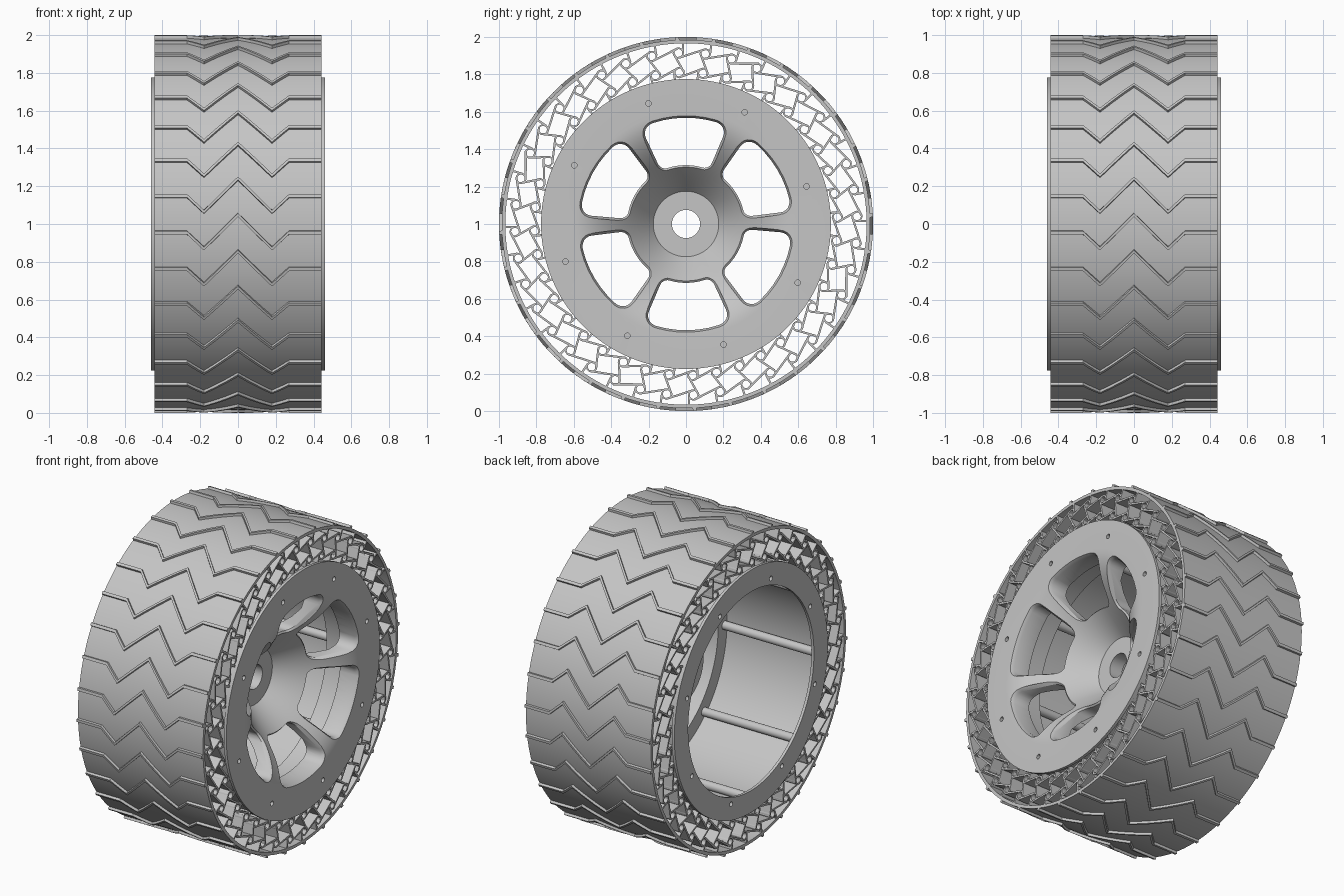
import bpy
import bmesh
from math import sin, cos, pi, radians

if "Cube" in bpy.data.objects:
    bpy.data.objects.remove(bpy.data.objects["Cube"])

grey = bpy.data.materials.new("mid_grey")
grey.use_nodes = True
COLOUR = (0.56, 0.56, 0.56, 1)
grey.diffuse_color = COLOUR
grey.node_tree.nodes["Principled BSDF"].inputs["Base Color"].default_value = COLOUR

HALF = 0.442     # half width of the tread
FACE = 0.46      # outer plane of the flanges


def polar(x, r, a):
    """Point on the wheel: axis along x, centre at z = 1."""
    return (x, r * cos(a), 1 + r * sin(a))


def activate(obj):
    bpy.ops.object.select_all(action='DESELECT')
    obj.select_set(True)
    bpy.context.view_layer.objects.active = obj


def shade(obj):
    activate(obj)
    bpy.ops.object.shade_smooth_by_angle(angle=radians(30))


def finish(name, bm, smooth=True):
    bmesh.ops.recalc_face_normals(bm, faces=bm.faces)
    mesh = bpy.data.meshes.new(name)
    bm.to_mesh(mesh)
    bm.free()
    mesh.materials.append(grey)
    obj = bpy.data.objects.new(name, mesh)
    bpy.context.collection.objects.link(obj)
    if smooth:
        shade(obj)
    return obj


def cut_away(obj, bm):
    """Subtract the shapes in bm from obj."""
    cutter = finish("cutter", bm, smooth=False)
    cutter.hide_render = True
    cut = obj.modifiers.new("cut", 'BOOLEAN')
    cut.operation, cut.solver, cut.object = 'DIFFERENCE', 'EXACT', cutter
    activate(obj)
    bpy.ops.object.modifier_apply(modifier=cut.name)
    bpy.data.objects.remove(cutter)
    shade(obj)


def loft(bm, loops, closed=False):
    """Skin equal point loops; closed joins last to first, else both ends are capped."""
    rings = [[bm.verts.new(p) for p in loop] for loop in loops]
    n = len(rings[0])
    pairs = list(zip(rings, rings[1:]))
    if closed:
        pairs.append((rings[-1], rings[0]))
    else:
        bm.faces.new(rings[0])
        bm.faces.new(rings[-1])
    for a, b in pairs:
        for i in range(n):
            j = (i + 1) % n
            bm.faces.new((a[i], a[j], b[j], b[i]))


def lathe(bm, profile, segments=128):
    """Turn a closed (radius, x) profile around the wheel axis."""
    loft(bm, [[polar(x, r, 2 * pi * i / segments) for r, x in profile]
              for i in range(segments)], closed=True)


def tube(bm, r, a, outer, inner, x0, x1, sides=14):
    """Tube parallel to the axis; an inner radius of 0 makes a solid rod."""
    _, cy, cz = polar(0, r, a)

    def ring(x, rad):
        return [(x, cy + rad * cos(2 * pi * i / sides), cz + rad * sin(2 * pi * i / sides))
                for i in range(sides)]
    if inner:
        loft(bm, [ring(x0, outer), ring(x1, outer), ring(x1, inner), ring(x0, inner)], closed=True)
    else:
        loft(bm, [ring(x0, outer), ring(x1, outer)])


def strut(bm, r0, a0, r1, a1, thick=0.011):
    """Thin plate across the wheel width between two polar points."""
    _, y0, z0 = polar(0, r0, a0)
    _, y1, z1 = polar(0, r1, a1)
    dy, dz = y1 - y0, z1 - z0
    k = thick / 2 / (dy * dy + dz * dz) ** 0.5
    ny, nz = -dz * k, dy * k
    corners = [(y0 + ny, z0 + nz), (y1 + ny, z1 + nz), (y1 - ny, z1 - nz), (y0 - ny, z0 - nz)]
    loft(bm, [[(x, y, z) for y, z in corners] for x in (-HALF, HALF)])


# Tread band
bm = bmesh.new()
lathe(bm, [(0.966, -HALF), (0.985, -HALF), (0.985, HALF), (0.966, HALF)], 160)
finish("tread_band", bm)

# Zigzag tread ridges
ZIGZAG = [(-HALF, 0), (-0.27, 0), (-0.18, -0.085), (0, 0.095),
          (0.18, -0.085), (0.27, 0), (HALF, 0)]
LUGS = 32
bm = bmesh.new()
for k in range(LUGS):
    base = 0.15 + 2 * pi * k / LUGS
    path = []
    for (xa, pa), (xb, pb) in zip(ZIGZAG, ZIGZAG[1:]):
        path += [(xa + (xb - xa) * t / 3, pa + (pb - pa) * t / 3) for t in range(3)]
    path.append(ZIGZAG[-1])
    loops = []
    for x, p in path:
        a = pi - base - p
        loops.append([polar(x, r, a + s) for r, s in
                      ((0.98, -0.011), (1.0, -0.009), (1.0, 0.009), (0.98, 0.011))])
    loft(bm, loops)
finish("tread_ridges", bm, smooth=False)

# Airless lattice: two rows of tubes joined by tangent plates
CELLS = 40
STEP = 2 * pi / CELLS
OUT, IN, C = 0.915, 0.811, 0.026
bm = bmesh.new()
for k in range(CELLS):
    a = pi / 2 + 0.045 + k * STEP
    for r in (OUT, IN):
        tube(bm, r, a, 0.03, 0.021, -HALF, HALF)
        strut(bm, r + C, a, r - C, a + STEP)
    strut(bm, 0.972, a - C / OUT, OUT, a - C / OUT)
    strut(bm, OUT, a + C / OUT, IN, a - C / IN)
    strut(bm, IN, a + C / IN, 0.76, a + C / IN)
finish("lattice_spokes", bm)

# Rim barrel and open-side flange
bm = bmesh.new()
lathe(bm, [(0.7, -HALF), (0.768, -HALF), (0.768, HALF), (0.7, HALF)])
finish("rim_barrel", bm)
bm = bmesh.new()
lathe(bm, [(0.635, -FACE), (0.775, -FACE), (0.775, -HALF), (0.635, -HALF)])
flange = finish("open_side_flange", bm, smooth=False)


# Dished wheel disc with a stepped back
def dish(r):
    s = min(1, max(0, (r - 0.175) / 0.425))
    return 0.12 + (FACE - 0.12) * sin(s * pi / 2)


bm = bmesh.new()
front = [(0.175 + 0.425 * i / 16, dish(0.175 + 0.425 * i / 16)) for i in range(17)]
back = [(0.775, FACE), (0.775, HALF), (0.705, HALF), (0.705, 0.2), (0.61, 0.2), (0.61, 0.33),
        (0.54, 0.33), (0.46, 0.32), (0.4, 0.27), (0.32, 0.175), (0.22, 0.03),
        (0.075, 0.03), (0.075, 0.12)]
lathe(bm, front + back)
disc = finish("wheel_disc", bm, smooth=False)


def window_outline(centre, grow):
    """Rounded wedge as (radius, angle) pairs, with arcs concentric to the hub."""
    out = []
    for r, rad, side, start in ((0.568, 0.06, 1, 0), (0.315, 0.04, 1, 1),
                                (0.315, 0.04, -1, 2), (0.568, 0.06, -1, 3)):
        cr = r - rad if r > 0.5 else r + rad
        half = radians(24) - rad / cr
        for i in range(7):
            t = pi / 2 * (start + i / 6)
            out.append((cr + (rad + grow) * cos(t), centre + side * half
                        + (rad + grow) * sin(t) / cr))
        if start in (1, 3):
            r_arc = out[-1][0]
            out += [(r_arc, centre + side * half * (1 - i / 3)) for i in range(1, 6)]
    return out


# Six windows, flared where they meet the dish
bm = bmesh.new()
for k in range(6):
    c = radians(31 + 60 * k)
    tight, wide = window_outline(c, 0), window_outline(c, 0.013)
    loft(bm, [[polar(-0.2, r, a) for r, a in tight],
              [polar(dish(r) - 0.02, r, a) for r, a in tight],
              [polar(dish(r) + 0.004, r, a) for r, a in wide],
              [polar(0.7, r, a) for r, a in wide]])
cut_away(disc, bm)

# Bolt holes in both flanges, and the tie rods between them
for part, side in ((disc, 1), (flange, -1)):
    bm = bmesh.new()
    for k in range(8):
        tube(bm, 0.675, radians(17.3 + 45 * k), 0.015, 0, side * 0.43, side * 0.5)
    cut_away(part, bm)
bm = bmesh.new()
for k in range(8):
    tube(bm, 0.675, radians(1 + 45 * k), 0.027, 0, -HALF, HALF - 0.015, sides=20)
finish("tie_rods", bm)
